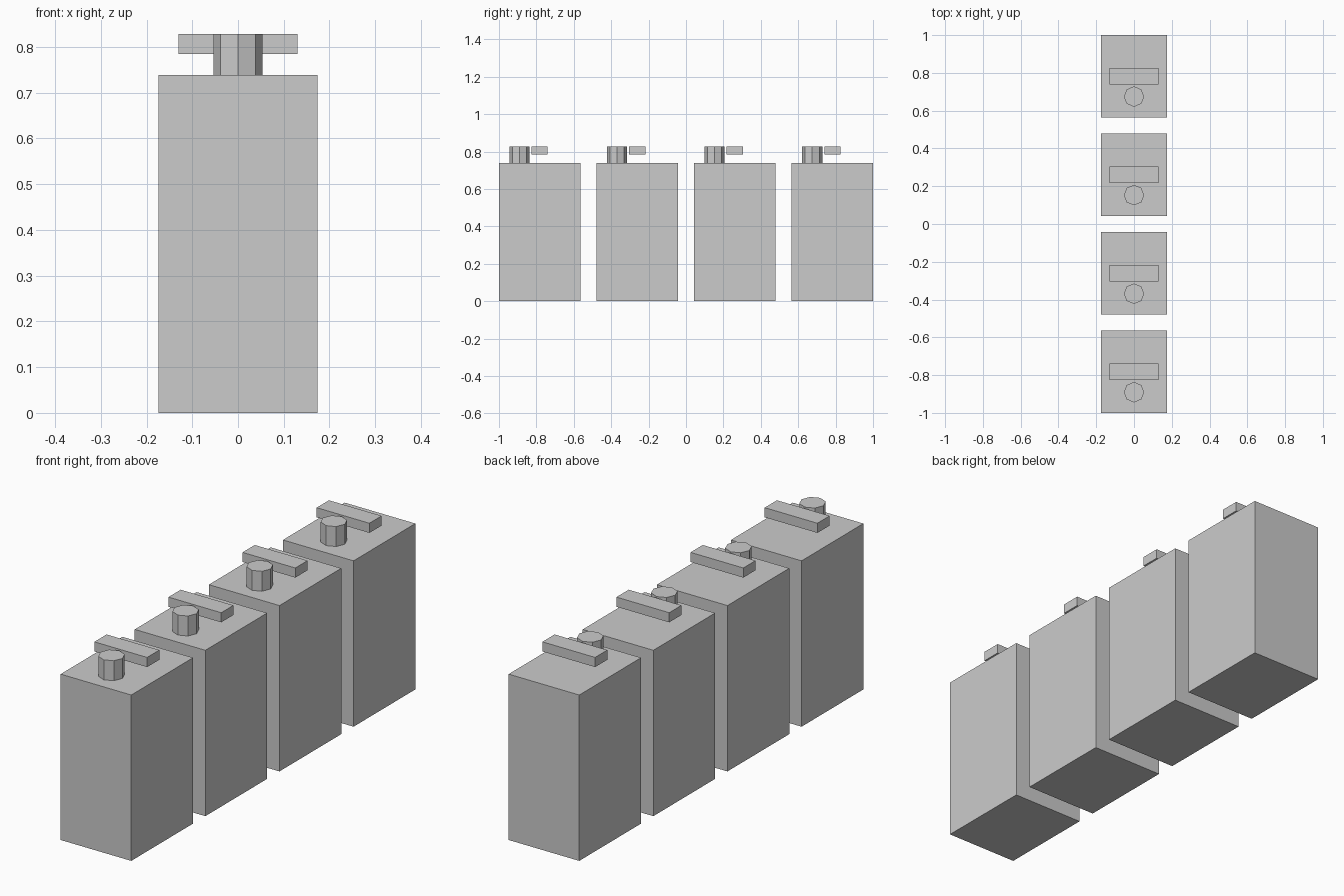
import bpy
from math import radians

cube = bpy.data.objects.get("Cube")
if cube:
    bpy.data.objects.remove(cube, do_unlink=True)

grey = bpy.data.materials.new("plain grey")
grey.use_nodes = True
COLOUR = (0.6, 0.6, 0.6, 1)
grey.diffuse_color = COLOUR
grey.node_tree.nodes["Principled BSDF"].inputs["Base Color"].default_value = COLOUR

BODY_W, BODY_L, BODY_H = 0.348, 0.435, 0.739
TOP = 0.828
COUNT = 4
PITCH = (2 - BODY_L) / (COUNT - 1)


def finish(name):
    obj = bpy.context.object
    obj.name = name
    obj.data.name = name
    obj.data.materials.append(grey)


def box(name, size, centre):
    bpy.ops.mesh.primitive_cube_add(size=1, location=centre)
    bpy.context.object.scale = size
    bpy.ops.object.transform_apply(location=False, rotation=False, scale=True)
    finish(name)


# Row of canisters, each with a spout cap and a carrying handle
for i in range(COUNT):
    y = -1 + BODY_L / 2 + i * PITCH
    box(f"canister_body_{i + 1}", (BODY_W, BODY_L, BODY_H), (0, y, BODY_H / 2))
    box(f"handle_{i + 1}", (0.26, 0.086, 0.043), (0, y, TOP - 0.0215))

    # Eight-sided cap in front of the handle
    bpy.ops.mesh.primitive_cylinder_add(
        vertices=8, radius=0.054, depth=TOP - BODY_H,
        location=(0, y - 0.108, (TOP + BODY_H) / 2))
    finish(f"cap_{i + 1}")
